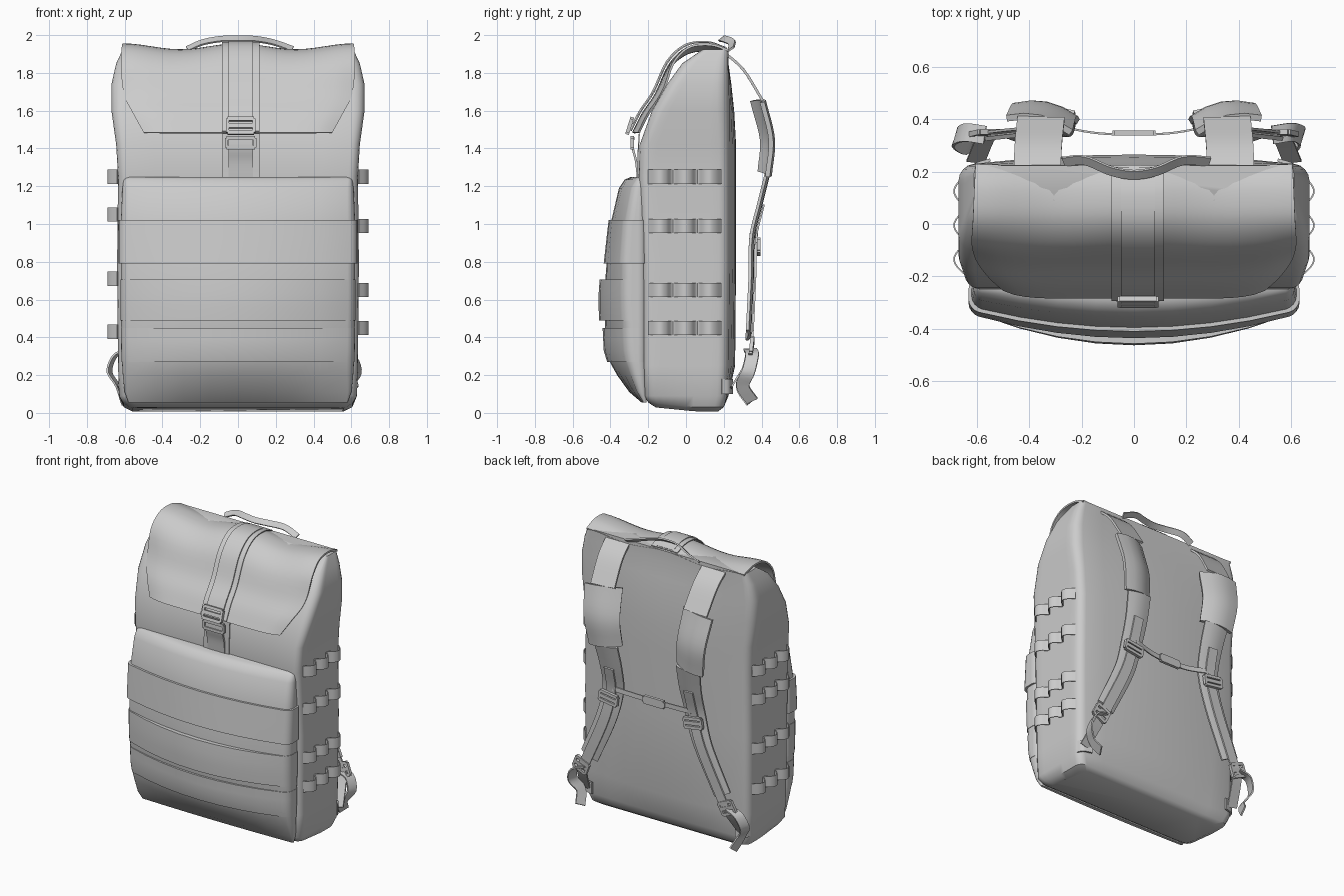
import bpy, bmesh, math
from mathutils import Vector, Matrix

cube = bpy.data.objects.get("Cube")
if cube:
    bpy.data.objects.remove(cube, do_unlink=True)

grey = bpy.data.materials.new("plain_grey")
grey.use_nodes = True
GREY = (0.6, 0.6, 0.6, 1)
grey.diffuse_color = GREY
grey.node_tree.nodes["Principled BSDF"].inputs["Base Color"].default_value = GREY


def finish(name, bm, angle=40):
    bmesh.ops.recalc_face_normals(bm, faces=bm.faces[:])
    mesh = bpy.data.meshes.new(name)
    bm.to_mesh(mesh)
    bm.free()
    mesh.materials.append(grey)
    ob = bpy.data.objects.new(name, mesh)
    bpy.context.scene.collection.objects.link(ob)
    bpy.ops.object.select_all(action='DESELECT')
    ob.select_set(True)
    bpy.context.view_layer.objects.active = ob
    bpy.ops.object.shade_smooth_by_angle(angle=math.radians(angle))


def skin(bm, rows, closed):
    """Join equal rows of points with quads."""
    vs = [[bm.verts.new(p) for p in row] for row in rows]
    n = len(vs[0])
    for a, b in zip(vs, vs[1:]):
        for i in range(n if closed else n - 1):
            j = (i + 1) % n
            bm.faces.new((a[i], a[j], b[j], b[i]))
    return vs


def ring(z, w, yf, yb, r, bf=0.0, bb=0.0):
    """Rounded rectangle with bowed front and back."""
    r = min(r, (yb - yf) * 0.45)
    corners = []
    for k, (sx, y) in enumerate([(1, yb - r), (-1, yb - r), (-1, yf + r), (1, yf + r)]):
        angs = [math.pi / 2 * (k + i / 4) for i in range(5)]
        corners.append([(sx * (w - r) + r * math.cos(a), y + r * math.sin(a)) for a in angs])
    pts = []
    for k in range(4):
        pts += corners[k]
        p, q = corners[k][-1], corners[(k + 1) % 4][0]
        pts += [(p[0] + (q[0] - p[0]) * i / 8, p[1] + (q[1] - p[1]) * i / 8) for i in range(1, 8)]
    mid = (yf + yb) / 2
    return [Vector((x, y + (bb if y > mid else bf) * (1 - (x / w) ** 2), z)) for x, y in pts]


def loft(name, rings):
    bm = bmesh.new()
    vs = skin(bm, rings, True)
    bm.faces.new(vs[0])
    bm.faces.new(vs[-1])
    finish(name, bm)


def smooth_path(pts, steps=5):
    pts = [Vector(p) for p in pts]
    ext = [2 * pts[0] - pts[1]] + pts + [2 * pts[-1] - pts[-2]]
    out = []
    for a, b, c, d in zip(ext, ext[1:], ext[2:], ext[3:]):
        for i in range(steps):
            t = i / steps
            out.append(0.5 * (2 * b + (c - a) * t + (2 * a - 5 * b + 4 * c - d) * t * t
                              + (3 * b - a - 3 * c + d) * t ** 3))
    return out + [pts[-1]]


def ribbon(name, pts, width, thick=0.012, across=(1, 0, 0), crown=0.0, roll=0.0, taper=1.0):
    """Webbing swept along a path; across is its width direction."""
    path = smooth_path(pts)
    last = len(path) - 1
    rows = []
    for i, p in enumerate(path):
        tan = (path[min(i + 1, last)] - path[max(i - 1, 0)]).normalized()
        side = Vector(across)
        side = (side - tan * side.dot(tan)).normalized()
        side.rotate(Matrix.Rotation(roll, 3, tan))
        nor = side.cross(tan)
        half = width / 2 * (1 + (taper - 1) * i / last)
        rows.append([p + side * half * t - nor * crown * t * t for t in (-1, -.5, 0, .5, 1)])
    bm = bmesh.new()
    skin(bm, rows, False)
    bmesh.ops.recalc_face_normals(bm, faces=bm.faces[:])
    bmesh.ops.solidify(bm, geom=bm.faces[:], thickness=thick)
    finish(name, bm)


def buckle(name, loc, w, h, tilt=0.0, spin=0.0, bar=True):
    """Flat frame facing front or back, with an optional middle bar."""
    bm = bmesh.new()
    parts = [(0, h / 2, w, .02), (0, -h / 2, w, .02), (w / 2, 0, .016, h), (-w / 2, 0, .016, h)]
    if bar:
        parts.append((0, 0, w, .025))
    for x, z, sx, sz in parts:
        m = Matrix.Translation((x, 0, z)) @ Matrix.Diagonal((sx, .02, sz, 1))
        bmesh.ops.create_cube(bm, size=1, matrix=m)
    bm.transform(Matrix.Translation(loc) @ Matrix.Rotation(spin, 4, 'Y') @ Matrix.Rotation(tilt, 4, 'X'))
    finish(name, bm)


# Main bag: z, half width, front y, back y, corner radius, back bow
body = [(.008, .56, -.16, .17, .05, 0), (.03, .605, -.2, .20, .05, 0), (.09, .63, -.22, .215, .05, .01),
        (.25, .635, -.225, .22, .05, .04), (.8, .64, -.23, .225, .05, .04),
        (1.25, .635, -.25, .225, .05, .04), (1.42, .645, -.245, .225, .05, .04),
        (1.6, .67, -.18, .225, .06, .03), (1.74, .67, -.1, .225, .06, .015),
        (1.85, .645, -.02, .225, .05, 0), (1.925, .61, .09, .224, .03, 0)]
rings = [ring(z, w, f, b, r, 0, bow) for z, w, f, b, r, bow in body]
for p in rings[0] + rings[1]:
    p.z += max(0, .05 - p.y) * .1
loft("main_bag", rings)

# Front pocket: z, half width, side y, centre y
pocket = [(.055, .58, -.225, -.235), (.11, .60, -.255, -.30), (.2, .61, -.285, -.365),
          (.3, .616, -.315, -.42), (.6, .62, -.33, -.435), (.8, .62, -.33, -.42),
          (1.02, .62, -.315, -.395), (1.19, .612, -.285, -.355), (1.235, .605, -.26, -.325),
          (1.25, .59, -.245, -.29)]


def pocket_ring(z, grow=0.0, out=0.0):
    for a, b in zip(pocket, pocket[1:]):
        if a[0] <= z <= b[0]:
            t = (z - a[0]) / (b[0] - a[0])
            w, ys, yc = [p + (q - p) * t for p, q in zip(a[1:], b[1:])]
            return ring(z, w + grow, ys - grow, -.21, .04, yc - ys - out)


loft("front_pocket", [pocket_ring(row[0]) for row in pocket])
for name, lo, hi, grow, out in [("upper_band", .79, 1.02, .012, .003), ("middle_band", .49, .705, .003, .027),
                                ("lower_band", .27, .45, .002, .012)]:
    loft(name, [pocket_ring(lo + (hi - lo) * i / 3, grow, out) for i in range(4)])

# Top flap with clipped lower corners: half width, y, z
lid = [(.605, .225, 1.925), (.61, .13, 1.955), (.615, .01, 1.94), (.62, -.09, 1.85),
       (.605, -.165, 1.69), (.555, -.235, 1.585), (.5, -.285, 1.485)]
bm = bmesh.new()
rows = []
for w, y, z in smooth_path(lid, 4):
    ts = [i / 12 for i in range(-12, 13)]
    dip = max(0, z - 1.75) * .15
    tuck = .03 * min(1, max(0, (1.95 - z) * 5))
    rows.append([(w * t, y + tuck * abs(t) ** 8, z - dip * math.sin(math.pi * abs(t)) ** 2) for t in ts])
skin(bm, rows, False)
bmesh.ops.recalc_face_normals(bm, faces=bm.faces[:])
bmesh.ops.solidify(bm, geom=bm.faces[:], thickness=.012)
finish("top_flap", bm)

# Closure strap, buckle and tab
MID = .015
over = [Vector((MID, y - .008, z + .008)) for w, y, z in lid]
ribbon("closure_backing", over, .2, .006)
ribbon("closure_strap", [p + Vector((0, -.007, .005)) for p in over], .13, .008)
ribbon("closure_tab", [(MID, -.285, 1.46), (MID, -.287, 1.40), (MID, -.27, 1.33), (MID, -.26, 1.24)], .13, .012)
ribbon("tab_backing", [(MID, -.25, 1.48), (MID, -.257, 1.36), (MID, -.258, 1.24)], .195, .006)
buckle("closure_buckle", (MID, -.298, 1.52), .14, .075, -.3)
buckle("tab_buckle", (MID, -.285, 1.43), .15, .05, 0, 0, False)

# Grab handle
ribbon("grab_handle", [(-.27, .235, 1.93), (-.19, .24, 1.965), (-.09, .2, 1.983), (0, .185, 1.985),
                       (.09, .2, 1.983), (.19, .24, 1.965), (.29, .235, 1.93)], .04, .01, (0, .75, .6))

# Webbing loops on the sides
for s, side, heights in ((1, "left", (1.25, .99, .65, .45)), (-1, "right", (1.25, 1.05, .71, .43))):
    for k, z in enumerate(heights):
        pts = [(s * (.64 + .05 * abs(math.sin(math.pi * i / 4))), -.2 + .39 * i / 12, z)
               for i in range(13)]
        ribbon(f"{side}_loops_{k + 1}", pts, .075, .006, (0, 0, 1))

# Shoulder straps
for s, side in ((1, "left"), (-1, "right")):
    run = [Vector((s * x, y, z)) for x, y, z in [
        (.37, .2, 1.92), (.365, .31, 1.82), (.355, .41, 1.66), (.335, .46, 1.45), (.315, .445, 1.26),
        (.305, .405, 1.1), (.315, .365, .93), (.37, .36, .72), (.51, .345, .41), (.56, .33, .3),
        (.605, .23, .13)]]
    lift = [p + Vector((0, .012, 0)) for p in run]
    ribbon(side + "_strap_top", run[:3], .18, .014)
    ribbon(side + "_strap_pad", [p + Vector((0, .006, 0)) for p in run[2:5]], .26, .025,
           crown=.03, roll=-.2 * s, taper=.9)
    ribbon(side + "_strap_lower", run[4:9], .18, .016, crown=.014, taper=.75)
    ribbon(side + "_strap_web", lift[5:], .07, .01)
    tail_x = .0 if s < 0 else -.04
    ribbon(side + "_strap_tail", [(s * (x + tail_x), y, z) for x, y, z in [
        (.57, .34, .34), (.65, .35, .31), (.685, .33, .22), (.64, .3, .14), (.61, .35, .06)]],
        .07, .01, (.3, 1, 0))
    ribbon(side + "_anchor", [(s * .63, .19, .14), (s * .61, .23, .14), (s * .55, .25, .14)], .08, .012, (0, 0, 1))
    buckle(side + "_strap_slider", lift[6] + Vector((s * .01, .008, -.05)), .13, .06, 0, -.15 * s)
    buckle(side + "_strap_adjuster", lift[9] + Vector((0, .005, .04)), .1, .08, -.1, -.42 * s)

# Chest strap with clip
ribbon("chest_strap", [(-.3, .38, .95), (-.15, .352, .93), (0, .345, .925), (.15, .352, .93), (.3, .38, .95)],
       .032, .008, (0, 0, 1))
buckle("chest_clip", (0, .347, .925), .15, .035)
